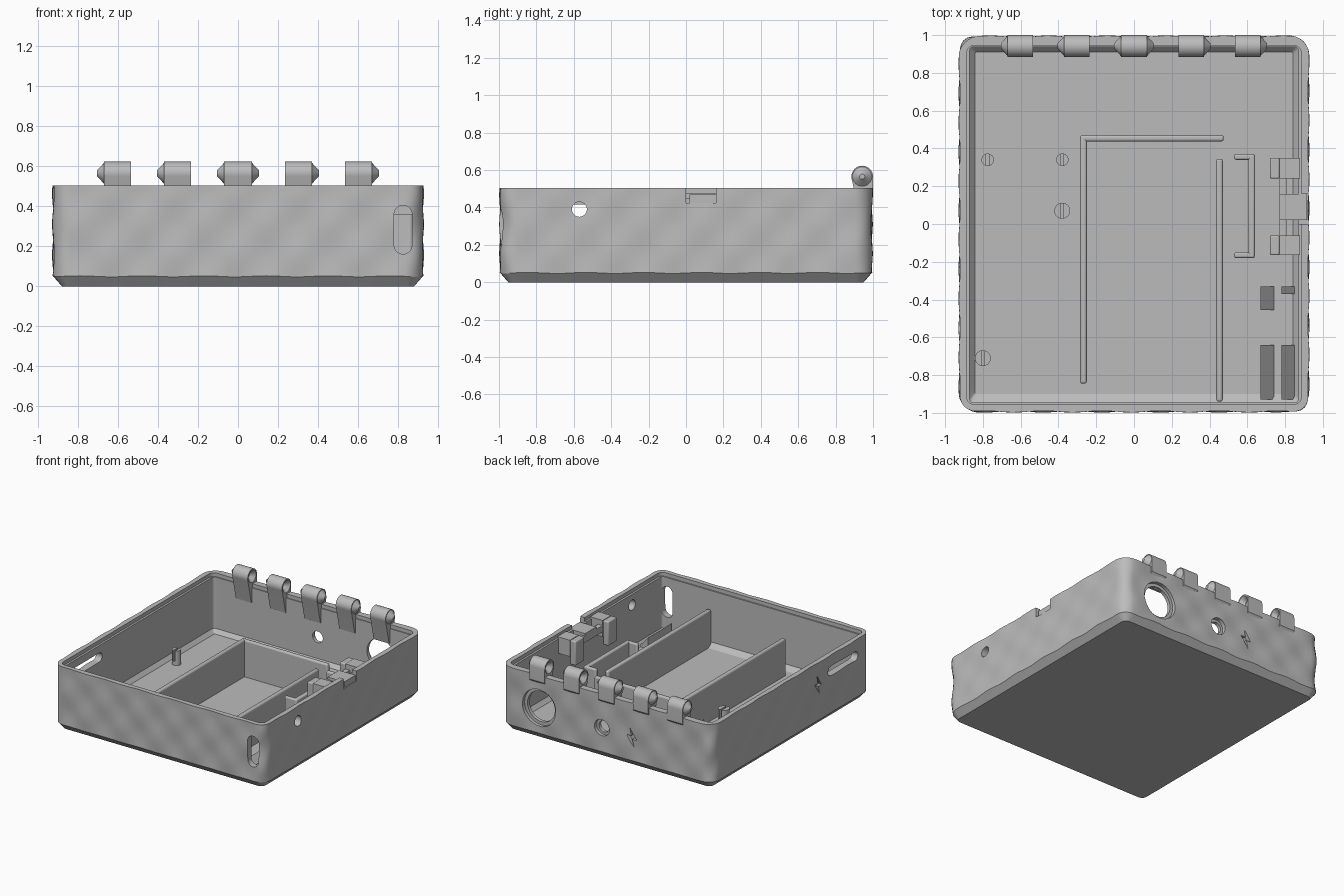
import bpy, bmesh, math
from mathutils import Vector

cube = bpy.data.objects.get("Cube")
if cube:
    bpy.data.objects.remove(cube, do_unlink=True)

grey = bpy.data.materials.new("plain_grey")
grey.use_nodes = True
COLOUR = (0.5, 0.5, 0.5, 1)
grey.diffuse_color = COLOUR
grey.node_tree.nodes["Principled BSDF"].inputs["Base Color"].default_value = COLOUR


def finish(name, bm):
    bmesh.ops.recalc_face_normals(bm, faces=bm.faces)
    mesh = bpy.data.meshes.new(name)
    bm.to_mesh(mesh)
    bm.free()
    mesh.materials.append(grey)
    ob = bpy.data.objects.new(name, mesh)
    bpy.context.scene.collection.objects.link(ob)
    return ob


def prism(name, pts, axis, a, b):
    """Extrude a 2D outline along an axis from a to b."""
    place = {"x": lambda u, v, w: (w, u, v),
             "y": lambda u, v, w: (u, w, v),
             "z": lambda u, v, w: (u, v, w)}[axis]
    bm = bmesh.new()
    lo, hi = ([bm.verts.new(place(u, v, w)) for u, v in pts] for w in (a, b))
    bm.faces.new(lo)
    bm.faces.new(hi)
    for i in range(len(pts)):
        j = (i + 1) % len(pts)
        bm.faces.new((lo[i], lo[j], hi[j], hi[i]))
    return finish(name, bm)


def box(name, x0, x1, y0, y1, z0, z1, bevel=0):
    ob = prism(name, [(x0, y0), (x1, y0), (x1, y1), (x0, y1)], "z", z0, z1)
    if bevel:
        mod = ob.modifiers.new("round", "BEVEL")
        mod.width, mod.segments = bevel, 3
        smooth(ob)
    return ob


def arc(cu, cv, r, a0, a1, n):
    return [(cu + r * math.cos(math.radians(a0 + (a1 - a0) * i / n)),
             cv + r * math.sin(math.radians(a0 + (a1 - a0) * i / n))) for i in range(n + 1)]


def disc(cu, cv, r, n=32):
    return arc(cu, cv, r, 0, 360, n)[:-1]


def capsule(cu, cv, r, half, upright):
    if upright:
        return arc(cu, cv + half, r, 0, 180, 10) + arc(cu, cv - half, r, 180, 360, 10)
    return arc(cu + half, cv, r, -90, 90, 10) + arc(cu - half, cv, r, 90, 270, 10)


def cone(name, x0, r0, x1, r1, y, z):
    bm = bmesh.new()
    rings = [[bm.verts.new((x, u, v)) for u, v in disc(y, z, r, 24)] for x, r in ((x0, r0), (x1, r1))]
    for ring in rings:
        bm.faces.new(ring)
    for i in range(24):
        j = (i + 1) % 24
        bm.faces.new((rings[0][i], rings[0][j], rings[1][j], rings[1][i]))
    return finish(name, bm)


def cut(ob, cutters):
    """Subtract the cutters from the object and remove them."""
    for c in cutters:
        mod = ob.modifiers.new("cut", "BOOLEAN")
        mod.object, mod.operation, mod.solver = c, "DIFFERENCE", "EXACT"
    bpy.context.view_layer.update()
    graph = bpy.context.evaluated_depsgraph_get()
    mesh = bpy.data.meshes.new_from_object(ob.evaluated_get(graph))
    ob.modifiers.clear()
    ob.data = mesh
    for c in cutters:
        bpy.data.objects.remove(c, do_unlink=True)


def smooth(ob):
    bpy.ops.object.select_all(action="DESELECT")
    ob.select_set(True)
    bpy.context.view_layer.objects.active = ob
    bpy.ops.object.shade_smooth_by_angle(angle=math.radians(30))


# Tray shell: stacked rounded-rectangle rings, outer skin gently rippled
SIDE, ROUND = 36, 6


def ring(x, y0, y1, r, z, ripple=0):
    corners = [(x - r, y0 + r, -90), (x - r, y1 - r, 0), (r - x, y1 - r, 90), (r - x, y0 + r, 180)]
    arcs = [arc(cx, cy, r, a, a + 90, ROUND) for cx, cy, a in corners]
    out = []
    for k in range(4):
        out += arcs[k]
        p, q = Vector(arcs[k][-1]), Vector(arcs[(k + 1) % 4][0])
        out += [tuple(p.lerp(q, i / SIDE)) for i in range(1, SIDE)]
    wave = 2 * math.pi / 0.31
    res = []
    for u, v in out:
        d = ripple * math.sin(wave * (u + v)) * math.cos(wave * z)
        s = 1 + d
        res.append((u * s, v * s, z + (d * 0.9 if z < 0.06 else 0)))
    return res


TOP = 0.505
rings = [ring(0.88, -0.95, 0.95, 0.04, 0)]
rings += [ring(0.924, -0.993, 0.993, 0.09, 0.05 + (TOP - 0.05) * i / 14, 0.006) for i in range(15)]
rings += [ring(0.886, -0.955, 0.945, 0.04, TOP), ring(0.886, -0.955, 0.945, 0.04, 0.475),
          ring(0.87, -0.945, 0.938, 0.02, 0.475), ring(0.87, -0.945, 0.938, 0.02, 0.07),
          ring(0.843, -0.90, 0.91, 0.01, 0.04)]
bm = bmesh.new()
loops = [[bm.verts.new(p) for p in r] for r in rings]
for a, b in zip(loops, loops[1:]):
    for i in range(len(a)):
        j = (i + 1) % len(a)
        bm.faces.new((a[i], a[j], b[j], b[i]))
bm.faces.new(loops[0])
bm.faces.new(loops[-1])
shell = finish("tray_shell", bm)


def bolt(cu, cv, s):
    shape = [(0.2, 1), (-0.6, -0.15), (-0.05, -0.15), (-0.3, -1), (0.6, 0.2), (0.05, 0.2)]
    return [(cu + u * s, cv + v * s) for u, v in shape]


cut(shell, [
    prism("front_slot", capsule(0.825, 0.283, 0.045, 0.077, True), "y", -1.1, -0.85),
    prism("side_hole", disc(-0.57, 0.39, 0.04), "x", 0.8, 1.1),
    prism("side_slot", capsule(-0.64, 0.38, 0.036, 0.15, False), "x", -1.1, -0.8),
    prism("large_port", disc(0.59, 0.25, 0.12), "y", 0.85, 1.1),
    prism("large_port_recess", disc(0.59, 0.25, 0.145), "y", 0.965, 1.1),
    prism("small_port", disc(0.04, 0.24, 0.045), "y", 0.85, 1.1),
    prism("small_port_recess", disc(0.04, 0.24, 0.065), "y", 0.965, 1.1),
    prism("back_bolt", bolt(-0.22, 0.23, 0.075), "y", 0.965, 1.1),
    prism("side_bolt", bolt(-0.33, 0.33, 0.075), "x", -1.1, -0.9),
    box("latch_notch", 0.8, 1.1, 0.0, 0.16, 0.425, 0.6)])
smooth(shell)

# Hinge knuckles along the back, with conical pins and sockets
HY, HZ, HR = 0.942, 0.565, 0.058
knuckle = arc(HY, HZ, HR, 0, 200, 20) + [(0.93, 0.36), (0.95, 0.36), (0.985, 0.44), (1.0, 0.46)]
for n, (x0, x1, pins) in enumerate([(-0.67, -0.535, (-1,)), (-0.37, -0.235, (-1,)), (-0.07, 0.07, (-1, 1)),
                                    (0.235, 0.37, (1,)), (0.535, 0.67, (1,))], 1):
    body = prism(f"hinge_knuckle_{n}", knuckle, "x", x0, x1)
    sockets = []
    for s in (-1, 1):
        end = x1 if s > 0 else x0
        if s in pins:
            smooth(cone(f"hinge_pin_{n}_{'left' if s > 0 else 'right'}",
                        end - s * 0.002, 0.054, end + s * 0.035, 0.014, HY, HZ))
        else:
            sockets.append(cone("socket", end + s * 0.002, 0.05, end - s * 0.035, 0.014, HY, HZ))
    if sockets:
        cut(body, sockets)
    smooth(body)

# Compartment walls
WALL = 0.33
box("divider_right", -0.285, -0.25, -0.845, 0.47, 0.02, WALL, 0.012)
box("divider_back", -0.285, 0.475, 0.437, 0.47, 0.02, WALL, 0.012)
box("divider_left", 0.435, 0.47, -0.94, 0.345, 0.02, WALL, 0.012)

# Bracket beside the latch
box("bracket_wall", 0.605, 0.64, -0.18, 0.37, 0.02, 0.33, 0.01)
for name, y in (("front", -0.18), ("back", 0.34)):
    box(f"bracket_end_{name}", 0.53, 0.64, y, y + 0.03, 0.02, 0.33, 0.01)

# Latch holder and tongue on the left wall
for name, y0, y1 in (("front", -0.165, -0.06), ("back", 0.24, 0.35)):
    box(f"latch_arm_{name}", 0.77, 0.88, y0, y1, 0.36, 0.49)
    inner = y1 if name == "front" else y0
    box(f"latch_lip_{name}", 0.72, 0.77, y0, y1, 0.30, 0.49, 0.008)
box("latch_bar", 0.77, 0.81, -0.06, 0.24, 0.40, 0.45)
box("latch_tongue", 0.77, 0.915, 0.02, 0.16, 0.40, 0.47)

# Slotted screw posts
for n, (x, y, r) in enumerate([(-0.775, 0.34, 0.033), (-0.38, 0.34, 0.033),
                               (-0.38, 0.07, 0.042), (-0.80, -0.71, 0.042)], 1):
    post = prism(f"screw_post_{n}", disc(x, y, r, 24), "z", 0.02, 0.155)
    cut(post, [box("slot", x - 0.008, x + 0.008, y - 0.1, y + 0.1, 0.07, 0.2)])
    smooth(post)

# Sloped board supports in the front left corner
for n, (x0, x1, y0, y1) in enumerate([(0.67, 0.74, -0.93, -0.64), (0.78, 0.85, -0.93, -0.64),
                                      (0.67, 0.74, -0.455, -0.33), (0.78, 0.85, -0.37, -0.33)], 1):
    prism(f"board_support_{n}", [(x0, 0.02), (x1, 0.02), (x1, 0.05), (x0, 0.13)], "y", y0, y1)
